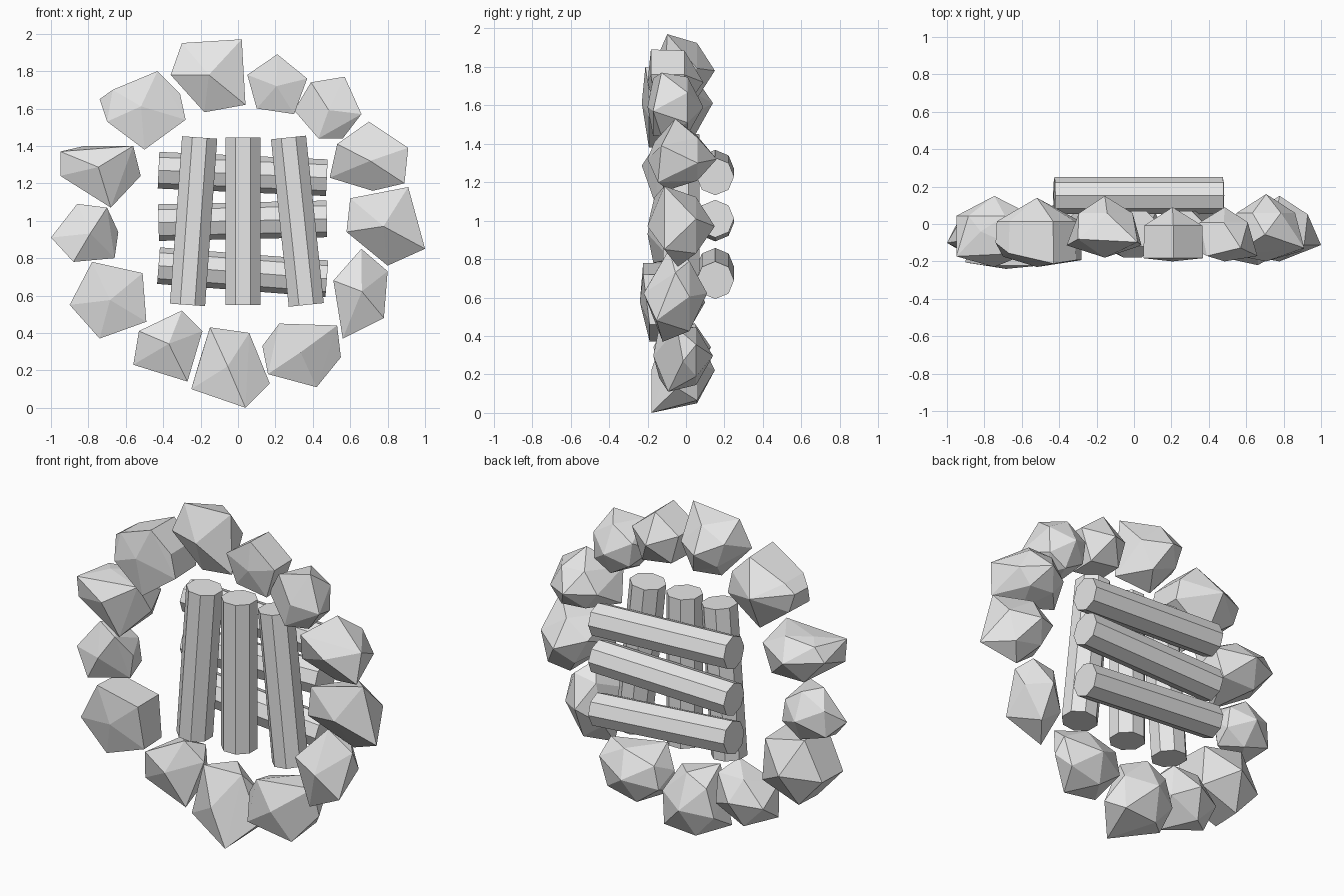
import bpy
import bmesh
import math
from mathutils import Matrix, Vector

if "Cube" in bpy.data.objects:
    bpy.data.objects.remove(bpy.data.objects["Cube"], do_unlink=True)

grey = bpy.data.materials.new("pale grey")
grey.use_nodes = True
grey.diffuse_color = (0.8, 0.8, 0.8, 1)
grey.node_tree.nodes["Principled BSDF"].inputs["Base Color"].default_value = grey.diffuse_color


def finish(name, bm):
    """Turn a bmesh into a flat shaded, grey object."""
    bmesh.ops.recalc_face_normals(bm, faces=bm.faces)
    mesh = bpy.data.meshes.new(name)
    bm.to_mesh(mesh)
    bm.free()
    mesh.materials.append(grey)
    obj = bpy.data.objects.new(name, mesh)
    bpy.context.collection.objects.link(obj)
    return obj


def log(name, start, end, depth, radius, turn=0):
    """Eight-sided log between two (x, z) points, turned about its own axis."""
    a = Vector((start[0], depth, start[1]))
    b = Vector((end[0], depth, end[1]))
    along = (b - a).normalized()
    back = Vector((0, 1, 0))
    frame = Matrix((back.cross(along), back, along)).transposed().to_4x4()
    bm = bmesh.new()
    bmesh.ops.create_cone(
        bm, cap_ends=True, segments=8, radius1=radius, radius2=radius, depth=(b - a).length,
        matrix=Matrix.Translation((a + b) / 2) @ frame @ Matrix.Rotation(turn, 4, "Z"))
    finish(name, bm)


def upright_log(name, start, end):
    log(name, start, end, -0.025, 0.102, math.pi / 8)


def cross_log(name, start, end):
    log(name, start, end, 0.152, 0.098)


def rock(name, front, back, *outline, rim=(0.1, 0.4), rear=1, blocky=False):
    """Faceted boulder: a rim of corners, a rear ring and a tip at each end.

    rim gives how deep each corner sits, from front (0) to back (1), repeating.
    rear scales the rear ring. A blocky rock has that ring in line with the rim,
    others have it twisted.
    """
    corners = [Vector((x, 0, z)) for x, z in outline]
    centre = sum(corners, Vector()) / len(corners)
    bm = bmesh.new()

    def add(point, share):
        bm.verts.new((point.x, front + (back - front) * share, point.z))

    for i, p in enumerate(corners):
        add(p, rim[i % len(rim)])
        if blocky:
            add(centre.lerp(p, 0.97 * rear), 0.66)
        else:
            add(centre.lerp((p + corners[i - 1]) / 2, rear), 0.72)
    add(centre, 0)
    add(centre, 1)
    hull = bmesh.ops.convex_hull(bm, input=bm.verts)
    loose = [v for v in hull["geom_interior"] if isinstance(v, bmesh.types.BMVert)]
    bmesh.ops.delete(bm, geom=loose, context="VERTS")
    finish(name, bm)


# Upright logs, fanned out towards the bottom
upright_log("upright_log_right", (-0.27, 0.55), (-0.205, 1.445))
upright_log("upright_log_middle", (0.027, 0.55), (0.027, 1.445))
upright_log("upright_log_left", (0.365, 0.55), (0.27, 1.445))

# Cross logs behind them
cross_log("cross_log_top", (-0.425, 1.27), (0.475, 1.23))
cross_log("cross_log_middle", (-0.425, 0.99), (0.475, 1.01))
cross_log("cross_log_bottom", (-0.425, 0.76), (0.475, 0.69))

# Ring of boulders, clockwise from the top
rock("rock_top", -0.18, 0.15,
     (-0.3, 1.95), (0.02, 1.97), (0.04, 1.62), (-0.18, 1.58), (-0.36, 1.78),
     rim=(0.3, 0.25, 0.2, 0.3, 0.2), rear=0.8)
rock("rock_top_left", -0.2, 0.09,
     (0.21, 1.89), (0.37, 1.76), (0.3, 1.57), (0.1, 1.6), (0.05, 1.78),
     rim=(0.06, 0.06, 0.15, 0.15, 0.06), blocky=True)
rock("rock_upper_left", -0.2, 0.09,
     (0.39, 1.74), (0.57, 1.77), (0.66, 1.57), (0.56, 1.44), (0.43, 1.44), (0.3, 1.59),
     rim=(0.1, 0.25), rear=0.95)
rock("rock_high_left", -0.2, 0.16,
     (0.7, 1.53), (0.91, 1.39), (0.89, 1.2), (0.72, 1.16), (0.49, 1.23), (0.53, 1.41),
     rim=(0.4, 0.2, 0.15, 0.3, 0.3, 0.1), rear=0.8)
rock("rock_side_left", -0.2, 0.15,
     (0.91, 1.18), (1.0, 0.85), (0.8, 0.76), (0.58, 0.94), (0.6, 1.12),
     rim=(0.25, 0.25, 0.45, 0.1, 0.1), rear=0.85)
rock("rock_low_left", -0.22, 0.11,
     (0.66, 0.85), (0.8, 0.73), (0.78, 0.48), (0.56, 0.37), (0.51, 0.68),
     rim=(0.4, 0.5, 0.2, 0.3, 0.1))
rock("rock_bottom_left", -0.17, 0.14,
     (0.22, 0.45), (0.53, 0.44), (0.55, 0.27), (0.42, 0.11), (0.16, 0.18), (0.13, 0.33),
     rim=(0.1, 0.4, 0.5, 0.25, 0.1, 0.3))
rock("rock_bottom", -0.18, 0.15,
     (-0.15, 0.43), (0.06, 0.4), (0.17, 0.13), (0.04, 0), (-0.25, 0.1), (-0.2, 0.27),
     rim=(0.2, 0.4, 0.4, 0, 0.3, 0.3))
rock("rock_bottom_right", -0.17, 0.13,
     (-0.3, 0.52), (-0.19, 0.41), (-0.27, 0.14), (-0.56, 0.23), (-0.53, 0.41),
     rim=(0.3, 0.4, 0.2, 0.3, 0.15))
rock("rock_low_right", -0.24, 0.1,
     (-0.78, 0.78), (-0.51, 0.72), (-0.49, 0.46), (-0.74, 0.37), (-0.9, 0.55),
     rim=(0.05, 0.05, 0.15, 0.15, 0.1), blocky=True)
rock("rock_side_right", -0.2, 0.1,
     (-0.86, 1.09), (-0.7, 1.07), (-0.64, 0.94), (-0.66, 0.8), (-0.88, 0.78), (-1.0, 0.91),
     rim=(0.4, 0.1, 0.4, 0.4, 0.1, 0.33))
rock("rock_high_right", -0.23, 0.15,
     (-0.95, 1.37), (-0.82, 1.4), (-0.56, 1.4), (-0.52, 1.24), (-0.68, 1.07), (-0.95, 1.24),
     rim=(0.15, 0.5, 0.2, 0.4, 0.2, 0.2))
rock("rock_upper_right", -0.23, 0.14,
     (-0.43, 1.8), (-0.31, 1.68), (-0.28, 1.54), (-0.5, 1.38), (-0.7, 1.53), (-0.74, 1.65),
     (-0.67, 1.7), rim=(0.05, 0.1, 0.1, 0.1, 0.15, 0.35, 0.2), blocky=True)
